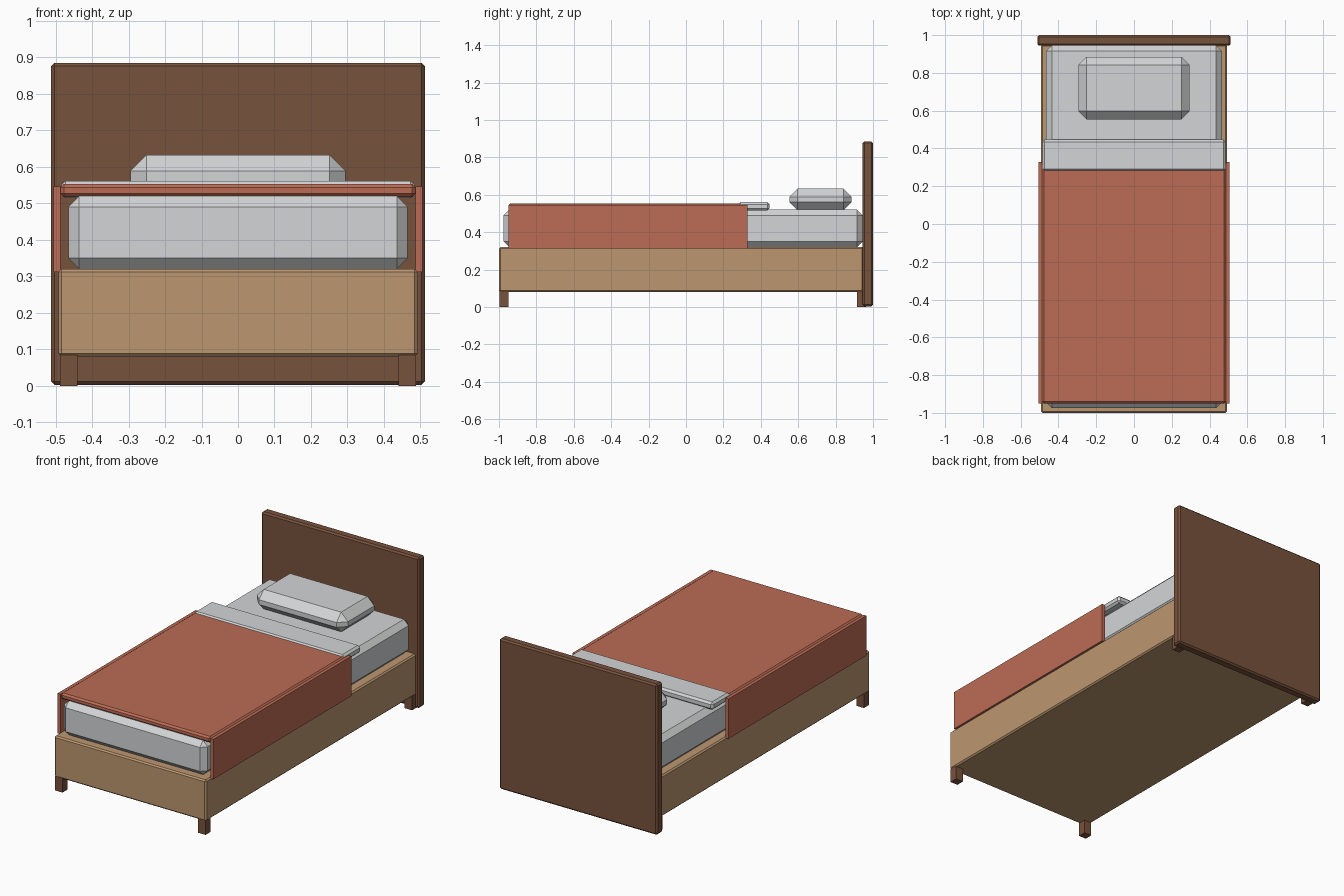
import bpy
import bmesh
from mathutils import Vector

cube = bpy.data.objects.get("Cube")
if cube:
    bpy.data.objects.remove(cube, do_unlink=True)


def material(name, srgb):
    """Flat material from 0-255 display values, stored as linear."""
    color = [(c / 255) ** 2.2 for c in srgb] + [1.0]
    mat = bpy.data.materials.new(name)
    mat.use_nodes = True
    mat.diffuse_color = color
    mat.node_tree.nodes["Principled BSDF"].inputs["Base Color"].default_value = color
    return mat


dark_wood = material("dark wood", (119, 83, 62))
light_wood = material("light wood", (187, 150, 111))
linen = material("pale grey linen", (210, 212, 213))
red_cloth = material("brick red cloth", (187, 108, 85))


def box(name, low, high, mat, bevel=0.0):
    """Box between two corners with flat chamfered edges."""
    low, high = Vector(low), Vector(high)
    center, size = (low + high) / 2, high - low
    mesh = bpy.data.meshes.new(name)
    bm = bmesh.new()
    bmesh.ops.create_cube(bm, size=1)
    bmesh.ops.scale(bm, vec=size, verts=bm.verts)
    if bevel:
        bmesh.ops.bevel(bm, geom=bm.edges[:], offset=bevel, segments=1,
                        affect='EDGES', clamp_overlap=True)
    bm.to_mesh(mesh)
    bm.free()
    mesh.materials.append(mat)
    obj = bpy.data.objects.new(name, mesh)
    obj.location = center
    bpy.context.collection.objects.link(obj)
    return obj


# Frame and headboard
box("bed_base", (-.492, -1, .08), (.492, .95, .32), light_wood, .008)
box("headboard", (-.512, .945, .003), (.512, 1, .885), dark_wood, .009)

# Mattress, pillow, blanket and folded sheet
box("mattress", (-.465, -.975, .32), (.465, .945, .52), linen, .03)
box("pillow", (-.295, .553, .517), (.295, .885, .633), linen, .044)
box("blanket_top", (-.487, -.95, .517), (.487, .325, .553), red_cloth, .01)
box("folded_sheet", (-.485, .28, .515), (.485, .447, .561), linen, .012)

# Mirrored blanket sides and legs
for side, sign in (("left", 1), ("right", -1)):
    xs = sorted((sign * .486, sign * .505))
    box(f"blanket_{side}_side", (xs[0], -.95, .312), (xs[1], .328, .546), red_cloth)
    xs = sorted((sign * .44, sign * .488))
    for end, y in (("front", -.997), ("back", .915)):
        box(f"{end}_{side}_leg", (xs[0], y, 0), (xs[1], y + .047, .085), dark_wood)
